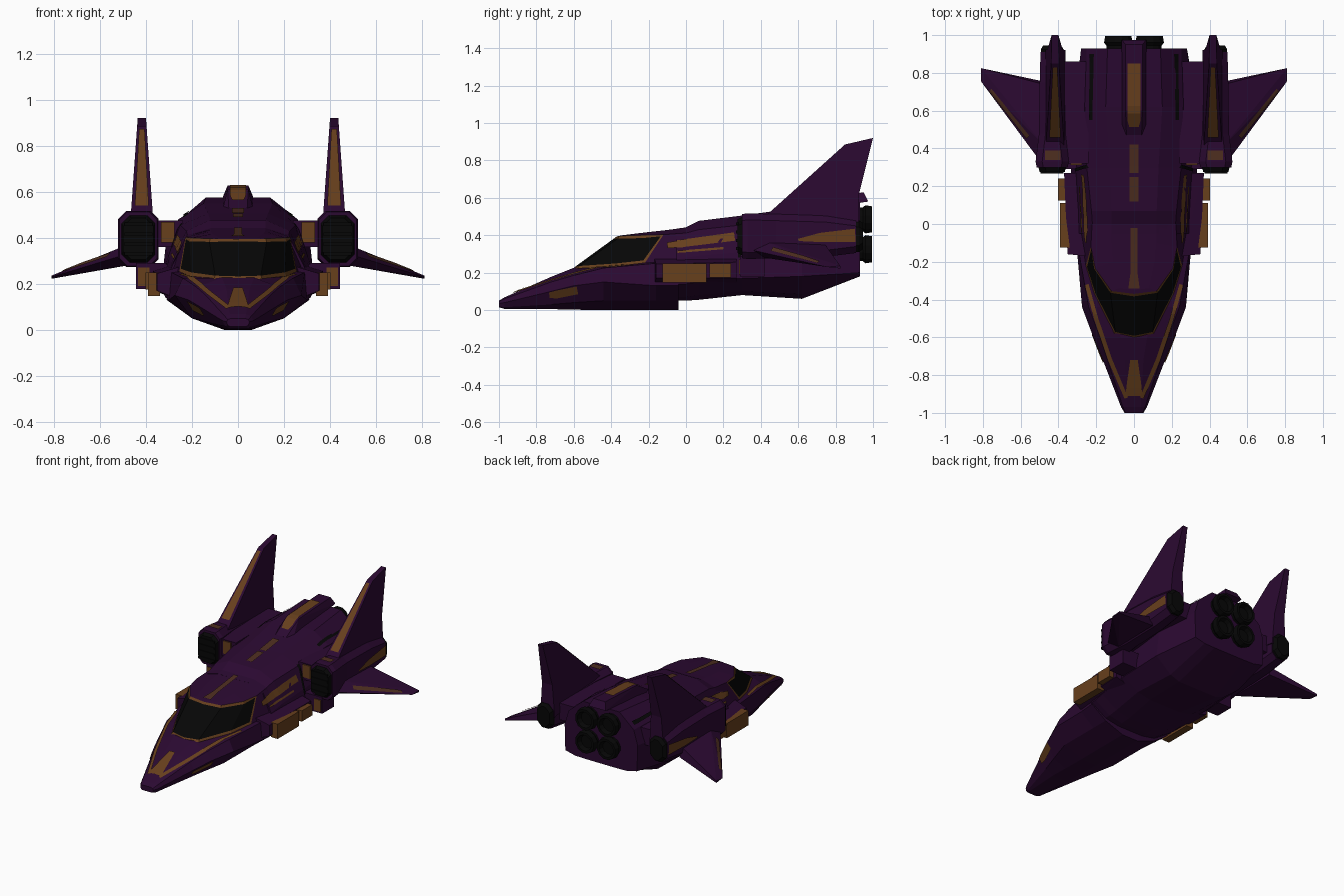
import bpy, bmesh, math
from mathutils import Vector
from mathutils.bvhtree import BVHTree

if "Cube" in bpy.data.objects:
    bpy.data.objects.remove(bpy.data.objects["Cube"])


def material(name, rgb):
    m = bpy.data.materials.new(name)
    m.diffuse_color = (*rgb, 1)
    m.use_nodes = True
    m.node_tree.nodes["Principled BSDF"].inputs["Base Color"].default_value = m.diffuse_color
    return m


PURPLE = material("deep purple", (0.024, 0.0028, 0.031))
BRONZE = material("bronze", (0.135, 0.05, 0.012))
FADED = material("faded bronze", (0.075, 0.027, 0.014))
DARK = material("near black", (0.002, 0.002, 0.002))


def finish(name, bm, mats, mirror=False):
    bmesh.ops.recalc_face_normals(bm, faces=bm.faces)
    me = bpy.data.meshes.new(name)
    bm.to_mesh(me)
    bm.free()
    for m in mats:
        me.materials.append(m)
    ob = bpy.data.objects.new(name, me)
    bpy.context.collection.objects.link(ob)
    if mirror:
        ob.modifiers.new("mirror", 'MIRROR').use_mirror_merge = False
    return ob


def loft(name, rings, mat, mirror=False):
    bm = bmesh.new()
    vs = [[bm.verts.new(p) for p in r] for r in rings]
    n = len(vs[0])
    for a, b in zip(vs, vs[1:]):
        for i in range(n):
            j = (i + 1) % n
            bm.faces.new((a[i], a[j], b[j], b[i]))
    bm.faces.new(vs[0])
    bm.faces.new(vs[-1])
    return finish(name, bm, [mat], mirror)


def section(y, half):
    # closed symmetric cross-section from its right half
    return [(x, y, z) for x, z in half] + [(-x, y, z) for x, z in reversed(half)]


def convex(name, pts, mat, mirror=False):
    bm = bmesh.new()
    for p in pts:
        bm.verts.new(p)
    bmesh.ops.convex_hull(bm, input=bm.verts)
    return finish(name, bm, [mat], mirror)


def box(name, x, y, z, mat):
    return convex(name, [(a, b, c) for a in x for b in y for c in z], mat, True)


def tube(name, cx, cz, profile, mat, sides=12):
    rings = [[(cx + r * math.cos(2 * math.pi * (i + .5) / sides), y,
               cz + r * math.sin(2 * math.pi * (i + .5) / sides))
              for i in range(sides)] for y, r in profile]
    return loft(name, rings, mat, True)


def strip(name, target, path, axis, mat, mirror=True):
    # thin painted plate draped on target; path entries are (u, v, width)
    tree = BVHTree.FromPolygons([v.co for v in target.data.vertices],
                                [p.vertices for p in target.data.polygons])
    bm = bmesh.new()
    prev = None
    for (u0, v0, w0), (u1, v1, w1) in zip(path, path[1:]):
        d = Vector((u1 - u0, v1 - v0)).normalized()
        for k in range(9):
            t = k / 8
            pair = []
            for s in (-.5, 0, .5):
                w = (w0 + (w1 - w0) * t) * s
                u = u0 + (u1 - u0) * t - d.y * w
                v = v0 + (v1 - v0) * t + d.x * w
                o, r = ((Vector((u, v, 3)), Vector((0, 0, -1))) if axis == 'z'
                        else (Vector((3, u, v)), Vector((-1, 0, 0))))
                hit, nor, _, _ = tree.ray_cast(o, r)
                if hit:
                    pair.append(bm.verts.new(hit - r * .004 +
                                             nor * (.003 if nor.dot(r) < 0 else -.003)))
            if len(pair) < 3:
                prev = None
                continue
            if prev:
                for i in (0, 1):
                    bm.faces.new((prev[i], prev[i + 1], pair[i + 1], pair[i]))
            prev = pair
    return finish(name, bm, [mat], mirror)


# Nose and forward lower hull
nose = loft("forward_hull", [section(y, h) for y, h in (
    (-1.0, [(.035, .015), (.045, .02), (.05, .035), (.045, .045), (.03, .05)]),
    (-.97, [(.045, .006), (.055, .015), (.068, .04), (.058, .06), (.035, .068)]),
    (-.72, [(.06, .005), (.12, .03), (.165, .10), (.14, .15), (.05, .178)]),
    (-.60, [(.06, .002), (.155, .04), (.215, .13), (.18, .185), (.07, .226)]),
    (-.44, [(.06, 0), (.2, .05), (.275, .15), (.24, .225), (.1, .235)]),
    (-.16, [(.06, 0), (.2, .05), (.30, .13), (.29, .25), (.1, .262)]),
    (-.04, [(.06, 0), (.2, .05), (.31, .13), (.29, .26), (.1, .265)]))], PURPLE)

# Main hull
hull = loft("main_hull", [section(y, h) for y, h in (
    (-.05, [(.1, .05), (.2, .07), (.31, .14), (.29, .27), (.222, .408), (.12, .435)]),
    (0, [(.1, .05), (.2, .07), (.315, .14), (.29, .28), (.22, .412), (.12, .442)]),
    (.07, [(.1, .055), (.2, .08), (.32, .15), (.29, .29), (.225, .43), (.12, .477)]),
    (.30, [(.12, .08), (.22, .10), (.335, .17), (.30, .31), (.25, .455), (.13, .505)]),
    (.62, [(.15, .06), (.22, .085), (.335, .18), (.315, .36), (.26, .48), (.15, .55)]),
    (.93, [(.12, .18), (.2, .182), (.275, .20), (.28, .38), (.25, .48), (.14, .575)]))], PURPLE)

# Cabin with inset wraparound windshield
bm = bmesh.new()
halves = (
    [(0, -.605, .222), (.105, -.58, .222), (.21, -.37, .234), (.255, -.22, .252), (.29, 0, .26)],
    [(0, -.37, .394), (.12, -.355, .396), (.205, -.235, .40), (.228, -.12, .403), (.222, 0, .412)],
    [(0, -.35, .398), (.08, -.34, .40), (.11, -.2, .417), (.118, -.1, .428), (.12, 0, .441)])
rows = [[bm.verts.new((-x, y, z)) for x, y, z in reversed(h[1:])] +
        [bm.verts.new(p) for p in h] for h in halves]
glass = []
for k in (0, 1):
    for i in range(8):
        f = bm.faces.new((rows[k][i], rows[k][i + 1], rows[k + 1][i + 1], rows[k + 1][i]))
        if k == 0 and 1 <= i <= 6:
            glass.append(f)
bm.faces.new(rows[2])
bmesh.ops.recalc_face_normals(bm, faces=bm.faces)
trim = bmesh.ops.inset_region(bm, faces=glass, thickness=.017, use_boundary=True)["faces"]
for f in trim:
    f.material_index = 1
for f in glass:
    f.material_index = 2
cabin = finish("cabin", bm, [PURPLE, BRONZE, DARK])

# Dorsal spine
spine = convex("dorsal_spine", [(s * x, y, z) for s in (-1, 1) for x, y, z in (
    (.04, .47, .53), (.07, .50, .51), (.045, .60, .61), (.065, .62, .54),
    (.045, .95, .628), (.065, .975, .58))], PURPLE)

# Side sponsons with bronze panels
convex("sponson_fairing", [(.25, -.17, .13), (.352, -.16, .17), (.352, -.16, .245), (.25, -.17, .275),
                           (.25, .27, .13), (.37, .27, .17), (.37, .27, .256), (.25, .27, .29)],
       PURPLE, True)
box("sponson_front_panel", (.34, .392), (-.125, .11), (.148, .25), BRONZE)
box("sponson_rear_panel", (.34, .402), (.125, .24), (.175, .25), BRONZE)
box("lower_pylon", (.30, .443), (.29, .42), (.178, .29), PURPLE)
box("lower_pylon_front", (.385, .435), (.284, .291), (.19, .27), BRONZE)
box("engine_pylon", (.24, .37), (.32, .86), (.36, .475), PURPLE)
box("pylon_front", (.275, .335), (.313, .321), (.38, .468), BRONZE)


# Side engines
def octagon(y, w, h, cx=.433, cz=.395, c=.035):
    q = [(w, h - c), (w - c, h), (c - w, h), (-w, h - c),
         (-w, c - h), (c - w, -h), (w - c, -h), (w, c - h)]
    return [(cx + a, y, cz + b) for a, b in q]


nacelle = loft("side_engine", [octagon(.30, .082, .118), octagon(.33, .088, .122),
                               octagon(.48, .07, .118), octagon(.75, .066, .11),
                               octagon(.91, .062, .09)], PURPLE, True)
loft("engine_intake", [octagon(.275, .066, .09), octagon(.31, .076, .107)], DARK, True)
for i in range(4):
    z = .33 + i * .043
    box("intake_slat", (.372, .494), (.268, .28), (z - .008, z + .008), DARK)
loft("side_nozzle", [octagon(.89, .06, .085), octagon(.925, .06, .085),
                     octagon(.945, .048, .07)], DARK, True)

# Tail fins, tapering in thickness with height
prof = [(.40, .48), (.85, .885), (1.0, .92), (.925, .62), (.92, .40)]
half = lambda z: .048 - (z - .5) / .42 * .03
fin = loft("tail_fin", [[(.418 + s * half(z), y, z) for y, z in prof] for s in (-1, 1)],
           PURPLE, True)

# Wings
wing = convex("wing", [(.48, .31, .33), (.48, .42, .37), (.48, .42, .28), (.48, .74, .355),
                       (.48, .755, .285), (.81, .755, .23), (.81, .825, .236),
                       (.81, .825, .222)], PURPLE, True)

# Main thrusters
for z in (.325, .485):
    tube("main_thruster", .083, z, [(.90, .066), (.945, .066), (.96, .078), (.995, .072),
                                   (.995, .055), (.965, .045)], DARK)

# Painted markings
strip("nose_mark", nose, [(0, -.91, .09), (0, -.84, .075), (0, -.72, .04)], 'z', BRONZE, False)
strip("nose_edge_stripe", nose, [(.04, -.92, .02), (.125, -.72, .022), (.2, -.5, .022),
                                 (.25, -.32, .02)], 'z', BRONZE)
strip("nose_side_mark", nose, [(-.73, .08, .03), (-.69, .085, .042), (-.58, .107, .042)], 'x', BRONZE)
strip("spine_mark", spine, [(0, .515, .05), (0, .55, .07), (0, .85, .07)], 'z', BRONZE, False)
for a, b, w in ((.27, .42, .05), (.12, .25, .045)):
    strip("roof_dash", hull, [(0, a, w), (0, b, w)], 'z', FADED, False)
strip("cabin_roof_stripe", cabin, [(0, -.34, .06), (0, -.25, .035), (0, -.02, .035)], 'z', FADED, False)
strip("hull_side_stripe", hull, [(-.045, .352, .04), (.26, .392, .045)], 'x', BRONZE)
strip("hull_thin_stripe", hull, [(-.045, .31, .012), (.2, .33, .012)], 'x', BRONZE)
strip("cabin_side_stripe", cabin, [(-.1, .345, .03), (-.01, .355, .04)], 'x', BRONZE)
strip("hull_seam", hull, [(.285, .28, .016), (.305, .46, .016)], 'x', DARK)
strip("hull_groove", hull, [(.228, .55, .018), (.222, .9, .022)], 'z', DARK)
strip("engine_mark", nacelle, [(.60, .375, .012), (.72, .388, .05), (.905, .40, .07)], 'x', BRONZE)
strip("engine_top_mark", nacelle, [(.43, .34, .08), (.43, .39, .08)], 'z', FADED)
strip("fin_stripe", fin, [(.418, .46, .06), (.418, .83, .024)], 'z', BRONZE)
strip("wing_stripe", wing, [(.56, .46, .022), (.76, .71, .018)], 'z', FADED)
